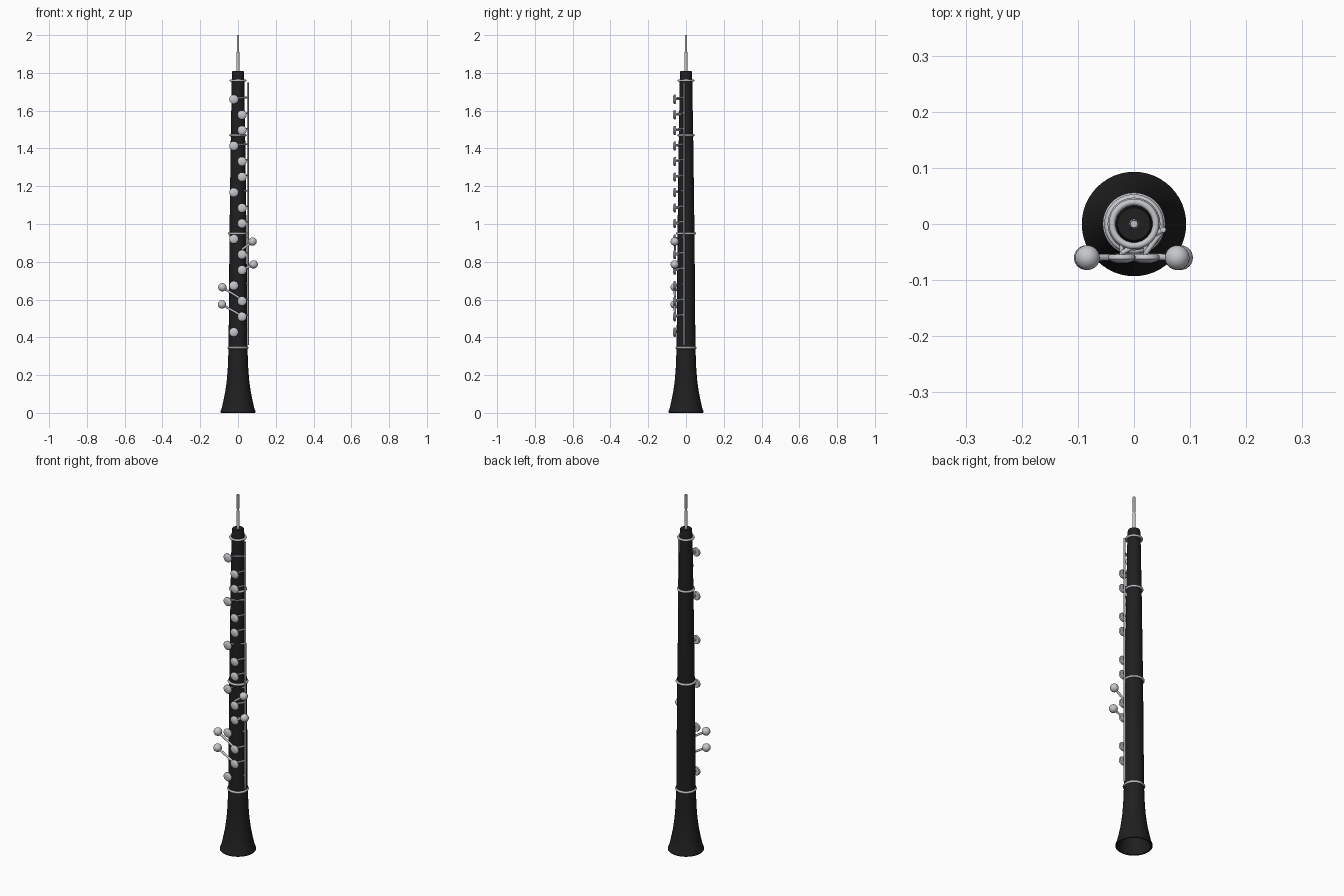
import bpy, math
from mathutils import Vector

if "Cube" in bpy.data.objects:
    bpy.data.objects.remove(bpy.data.objects["Cube"])


def material(name, rgb):
    m = bpy.data.materials.new(name)
    m.diffuse_color = (*rgb, 1)
    m.use_nodes = True
    m.node_tree.nodes["Principled BSDF"].inputs["Base Color"].default_value = m.diffuse_color
    return m


BLACK = material("black_wood", (0.014, 0.014, 0.015))
SILVER = material("silver", (0.56, 0.57, 0.60))


def finish(obj, name, mat, angle=40):
    obj.name = name
    obj.data.materials.append(mat)
    bpy.ops.object.select_all(action='DESELECT')
    obj.select_set(True)
    bpy.context.view_layer.objects.active = obj
    bpy.ops.object.shade_smooth_by_angle(angle=math.radians(angle))
    return obj


def lathe(name, profile, mat, segs=40):
    """Revolve (radius, z) points around z; radius 0 makes a pole."""
    verts, rings, faces = [], [], []
    for r, z in profile:
        n = 1 if r == 0 else segs
        rings.append([len(verts) + i for i in range(n)])
        verts += [(r * math.cos(2 * math.pi * i / segs),
                   r * math.sin(2 * math.pi * i / segs), z) for i in range(n)]
    for a, b in zip(rings, rings[1:]):
        for i in range(segs):
            j = (i + 1) % segs
            quad = [a[i % len(a)], a[j % len(a)], b[j % len(b)], b[i % len(b)]]
            faces.append(list(dict.fromkeys(quad)))
    me = bpy.data.meshes.new(name)
    me.from_pydata(verts, [], faces)
    obj = bpy.data.objects.new(name, me)
    bpy.context.collection.objects.link(obj)
    return finish(obj, name, mat)


def rod(name, a, b, r, mat=SILVER):
    a, b = Vector(a), Vector(b)
    bpy.ops.mesh.primitive_cylinder_add(vertices=12, radius=r, depth=(b - a).length,
                                        location=(a + b) / 2)
    o = bpy.context.object
    o.rotation_euler = (b - a).to_track_quat('Z', 'Y').to_euler()
    return finish(o, name, mat)


def ball(name, loc, r):
    bpy.ops.mesh.primitive_uv_sphere_add(segments=24, ring_count=14, radius=r, location=loc)
    return finish(bpy.context.object, name, SILVER)


# Tapered body
lathe("body", [(0, 0.33), (0.050, 0.33), (0.0495, 0.40), (0.045, 0.95), (0.038, 1.47),
               (0.033, 1.76), (0.031, 1.805), (0.029, 1.81), (0, 1.81)], BLACK)

# Hollow flared bell with a rolled rim
lathe("bell", [(0, 0.28), (0.036, 0.27), (0.046, 0.17), (0.062, 0.07), (0.083, 0.003),
               (0.088, 0), (0.092, 0.003), (0.093, 0.008), (0.091, 0.013), (0.086, 0.025),
               (0.077, 0.065), (0.067, 0.115), (0.059, 0.175), (0.054, 0.24),
               (0.051, 0.32), (0.050, 0.335), (0, 0.335)], BLACK, 48)

# Joint rings
for z, r in [(0.345, 0.050), (0.95, 0.047), (1.47, 0.041), (1.76, 0.039)]:
    bpy.ops.mesh.primitive_torus_add(major_radius=r, minor_radius=0.006, major_segments=40,
                                     minor_segments=10, location=(0, 0, z))
    finish(bpy.context.object, "joint_ring", SILVER)

# Mouth tube and reed
lathe("reed_tube", [(0, 1.80), (0.009, 1.80), (0.007, 1.91), (0, 1.91)], SILVER, 16)
lathe("reed", [(0, 1.90), (0.005, 1.90), (0.0065, 1.92), (0.0065, 2.0), (0, 2.0)], SILVER, 16)

# Long side rod
rod("side_rod", (0.052, -0.010, 0.36), (0.052, -0.010, 1.75), 0.005)

# Round key cups, each with an arm to the side rod and a post into the body
for i in range(16):
    x = -0.022 if i % 3 == 0 else 0.021
    z = 1.66 - 0.0822 * i
    cup = lathe("key_cup", [(0, -0.006), (0.022, -0.006), (0.0245, -0.003), (0.0245, 0.002),
                            (0.021, 0.006), (0.012, 0.009), (0, 0.010)], SILVER, 24)
    cup.rotation_euler = (math.pi / 2, 0, 0)
    cup.location = (x, -0.060, z)
    rod("key_post", (x, -0.056, z), (x, -0.022, z), 0.004)
    rod("key_arm", (x, -0.052, z + 0.006), (0.052, -0.010, z + 0.010), 0.0045)

# Side levers with ball ends
for x, z, tx, tz in [(0.077, 0.907, 0.021, 0.865), (0.083, 0.786, 0.021, 0.757),
                     (-0.083, 0.665, 0.021, 0.600), (-0.085, 0.574, 0.021, 0.513)]:
    ball("lever_ball", (x, -0.060, z), 0.022)
    rod("lever_arm", (x, -0.060, z), (tx, -0.058, tz), 0.006)
